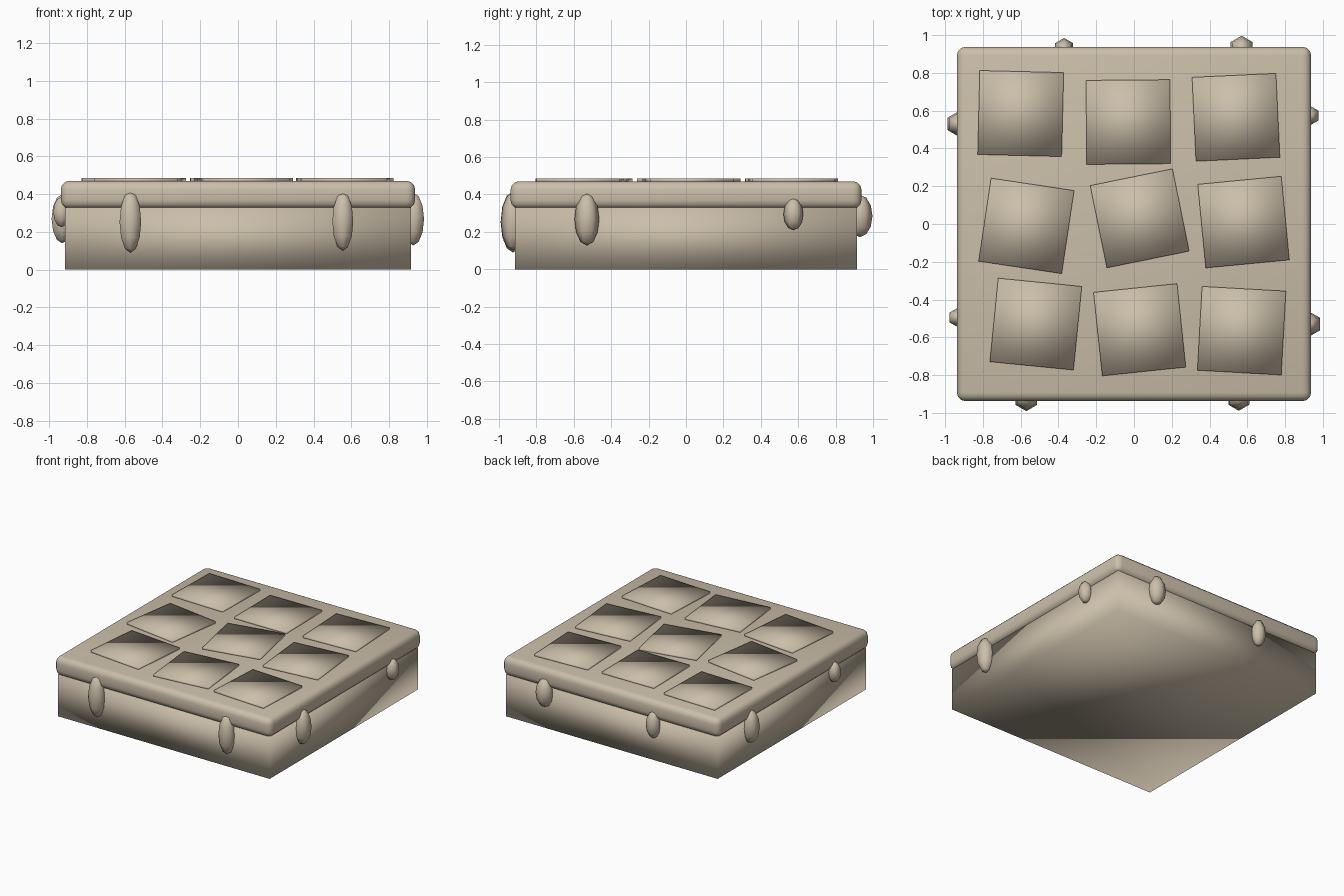
import bpy
from math import radians

cube = bpy.data.objects.get("Cube")
if cube:
    bpy.data.objects.remove(cube, do_unlink=True)

stone = bpy.data.materials.new("warm_stone")
stone.use_nodes = True
COLOUR = (0.60, 0.52, 0.40, 1)
stone.diffuse_color = COLOUR
stone.node_tree.nodes["Principled BSDF"].inputs["Base Color"].default_value = COLOUR


def finish(name, scale):
    """Name, size, smooth and colour the newly added primitive."""
    ob = bpy.context.object
    ob.name = name
    ob.scale = scale
    bpy.ops.object.transform_apply(location=False, rotation=False, scale=True)
    bpy.ops.object.shade_smooth()
    ob.data.materials.append(stone)
    return ob


def box(name, centre, size, turn=0):
    bpy.ops.mesh.primitive_cube_add(size=1, location=centre, rotation=(0, 0, radians(turn)))
    return finish(name, size)


def stud(name, centre, radius, half_height):
    bpy.ops.mesh.primitive_uv_sphere_add(segments=6, ring_count=6, radius=1, location=centre)
    return finish(name, (radius, radius, half_height))


# Body block and the rounded slab on it
box("base_block", (0, 0, 0.165), (1.83, 1.83, 0.33))
slab = box("top_slab", (0, 0, 0.397), (1.876, 1.876, 0.147))
bevel = slab.modifiers.new("rounded_edges", 'BEVEL')
bevel.width = 0.045
bevel.segments = 3

# Loosely laid paving tiles: x, y, turn in degrees
tiles = [
    (-0.60, 0.585, -1.4), (-0.03, 0.54, 0.5), (0.54, 0.565, 2.7),
    (-0.57, -0.01, -8.5), (0.03, 0.03, 11.5), (0.58, 0.01, 5.5),
    (-0.52, -0.53, -5.7), (0.03, -0.56, 6), (0.57, -0.565, -3.2),
]
for i, (x, y, turn) in enumerate(tiles):
    box(f"paving_tile_{i + 1}", (x, y, 0.475), (0.445, 0.445, 0.02), turn)

# Drop-shaped studs round the sides: x, y, z, radius, half height
studs = {
    "front": [(-0.57, -0.925, 0.253, 0.066, 0.163), (0.555, -0.925, 0.256, 0.064, 0.155)],
    "back": [(-0.37, 0.93, 0.285, 0.055, 0.105), (0.57, 0.93, 0.285, 0.067, 0.113)],
    "left": [(0.928, -0.53, 0.268, 0.066, 0.14), (0.93, 0.574, 0.295, 0.053, 0.085)],
    "right": [(-0.93, 0.53, 0.27, 0.066, 0.13), (-0.935, -0.495, 0.305, 0.05, 0.08)],
}
for side, pair in studs.items():
    for i, (x, y, z, radius, half) in enumerate(pair):
        stud(f"{side}_stud_{i + 1}", (x, y, z), radius, half)
